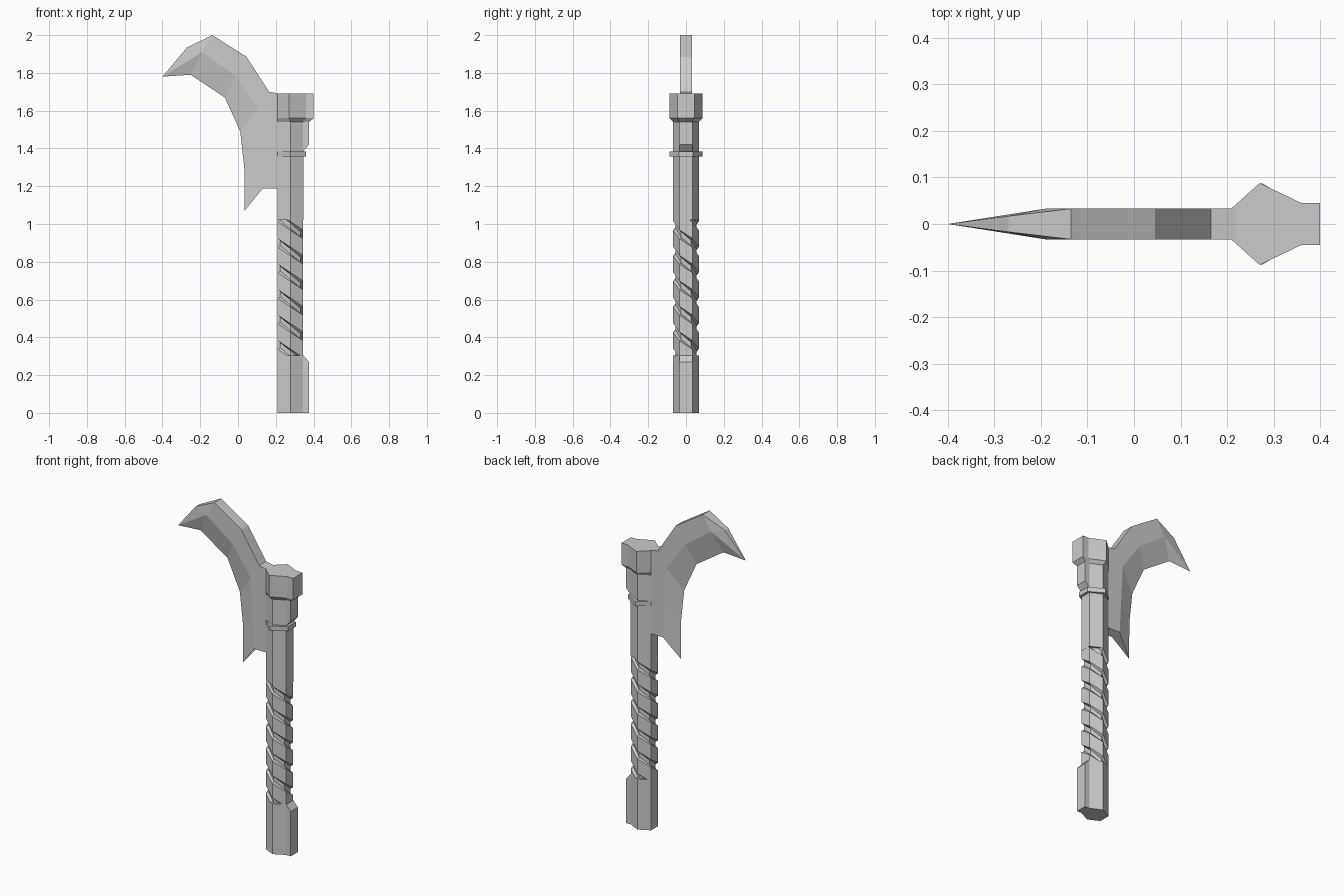
import bpy, bmesh
from mathutils import Vector

if "Cube" in bpy.data.objects:
    bpy.data.objects.remove(bpy.data.objects["Cube"])


def finish(name, bm):
    bmesh.ops.remove_doubles(bm, verts=bm.verts, dist=0.0001)
    bmesh.ops.recalc_face_normals(bm, faces=bm.faces)
    me = bpy.data.meshes.new(name)
    bm.to_mesh(me)
    bm.free()
    ob = bpy.data.objects.new(name, me)
    bpy.context.collection.objects.link(ob)
    return ob


def loft(bm, rings):
    rows = [[bm.verts.new(p) for p in r] for r in rings]
    n = len(rows[0])
    for a, b in zip(rows, rows[1:]):
        for i in range(n):
            j = (i + 1) % n
            bm.faces.new((a[i], a[j], b[j], b[i]))
    bm.faces.new(rows[0])
    bm.faces.new(rows[-1])


def section(z, right, mid=0.345, wide=0.068, side=0.034, peak=0.277):
    # mirrored outline: flat back, bulging sides, square nose
    half = [(0.21, 0.034), (peak, wide), (mid, side), (right, side)]
    return [(x, -y, z) for x, y in half] + [(x, y, z) for x, y in reversed(half)]


def cap(z):
    return section(z, 0.40, 0.36, 0.088, 0.045, 0.27)


def handle(name, rings):
    bm = bmesh.new()
    loft(bm, rings)
    return finish(name, bm)


# Handle: pommel, upper shaft with head socket, collar ring
handle("pommel", [section(0, 0.376), section(0.27, 0.376), section(0.305, 0.346)])
handle("upper_shaft", [section(1.02, 0.346), section(1.385, 0.346), section(1.42, 0.376),
                       section(1.54, 0.376), cap(1.56), cap(1.69)])
collar = [section(z, 0.361, 0.36, 0.088, 0.036, 0.275) for z in (1.357, 1.385)]
handle("collar_ring", collar)

# Grip: six-sided core with two helical wraps
hexagon = [(0.21, -0.034), (0.277, -0.068), (0.345, -0.034),
           (0.345, 0.034), (0.277, 0.068), (0.21, 0.034)]
centre = Vector((0.277, 0))
inner = [centre + (Vector(p) - centre) * 0.8 for p in hexagon]
handle("grip_core", [[(p.x, p.y, z) for p in inner] for z in (0.30, 1.03)])

bm = bmesh.new()
for start in (1.2375, 1.3725):
    rings = []
    for i in range(28):
        z = start - 0.045 * i
        o, c = hexagon[i % 6], inner[i % 6] * 0.94 + centre * 0.06
        rings.append([(*o, z + 0.044), (*o, z - 0.044), (*c, z - 0.054), (*c, z + 0.054)])
    loft(bm, rings)
for z, up in ((0.305, -1), (1.02, 1)):
    geom = bm.verts[:] + bm.edges[:] + bm.faces[:]
    cut = bmesh.ops.bisect_plane(bm, geom=geom, plane_co=(0, 0, z),
                                 plane_no=(0, 0, up), clear_outer=True)
    edges = [e for e in cut["geom_cut"] if isinstance(e, bmesh.types.BMEdge)]
    bmesh.ops.holes_fill(bm, edges=[e for e in edges if e.is_boundary], sides=0)
finish("grip_wrap", bm)

# Blade: cutting edge, bevel ridge and spine at each station (x, z)
tip = (-0.40, 1.78)
e1, r1 = (-0.25, 1.79), (-0.19, 1.91)
e3, r3 = (0.012, 1.49), (0.108, 1.61)
T = 0.033
stations = [
    (tip, tip, tip, 0, 0),
    (e1, r1, (-0.27, 1.935), T, 0.017),
    (e1, r1, (-0.135, 2.0), T, T),
    ((-0.07, 1.67), (-0.015, 1.785), (0.045, 1.885), T, T),
    (e3, r3, (0.165, 1.70), T, T),
    (e3, r3, (0.23, 1.688), T, T),
    ((0.033, 1.30), (0.118, 1.40), (0.23, 1.40), T, T),
    ((0.035, 1.07), (0.13, 1.187), (0.23, 1.187), T, T),
]
bm = bmesh.new()
loft(bm, [[(e[0], 0, e[1]), (r[0], -tr, r[1]), (s[0], -ts, s[1]),
           (s[0], ts, s[1]), (r[0], tr, r[1])] for e, r, s, tr, ts in stations])
finish("blade", bm)
